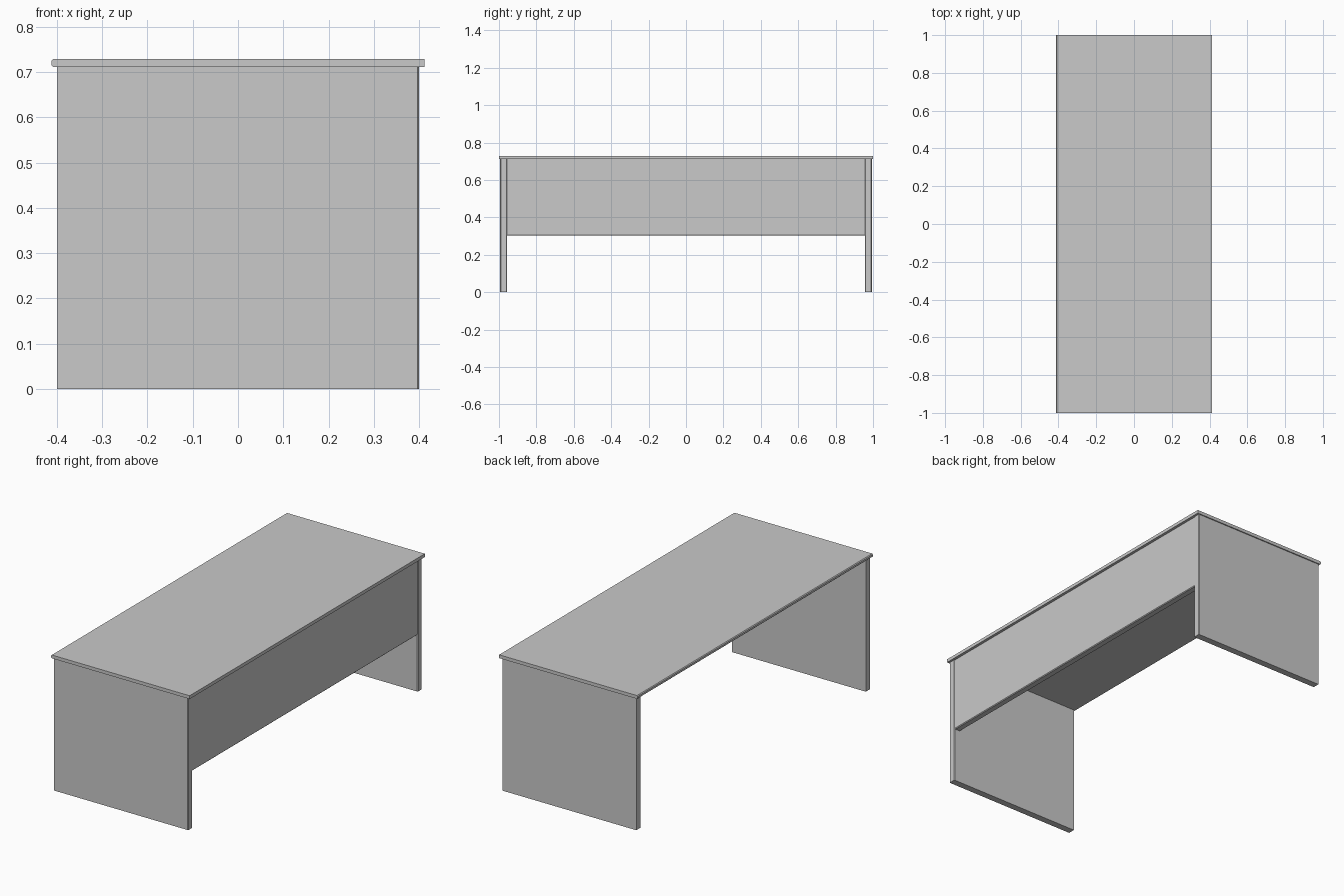
import bpy
import bmesh
from mathutils import Vector

cube = bpy.data.objects.get("Cube")
if cube:
    bpy.data.objects.remove(cube, do_unlink=True)

# Single grey finish
grey = bpy.data.materials.new("plain grey")
grey.use_nodes = True
colour = (0.588, 0.588, 0.588, 1.0)
grey.diffuse_color = colour
grey.node_tree.nodes["Principled BSDF"].inputs["Base Color"].default_value = colour


def board(name, profile, sweep):
    """Extrude a closed 3D outline along the sweep vector."""
    bm = bmesh.new()
    face = bm.faces.new([bm.verts.new(p) for p in profile])
    result = bmesh.ops.extrude_face_region(bm, geom=[face], use_keep_orig=True)
    moved = [v for v in result["geom"] if isinstance(v, bmesh.types.BMVert)]
    bmesh.ops.translate(bm, verts=moved, vec=Vector(sweep))
    bmesh.ops.recalc_face_normals(bm, faces=bm.faces)
    mesh = bpy.data.meshes.new(name)
    bm.to_mesh(mesh)
    bm.free()
    mesh.materials.append(grey)
    obj = bpy.data.objects.new(name, mesh)
    bpy.context.collection.objects.link(obj)
    return obj


C = 0.004       # edge chamfer
TOP_Z = 0.711   # underside of the tabletop

# Tabletop with a chamfered left-hand edge in the front profile
top_outline = [(-0.412, TOP_Z + C), (-0.412 + C, TOP_Z), (0.412, TOP_Z),
               (0.412, 0.729), (-0.412 + C, 0.729), (-0.412, 0.729 - C)]
board("tabletop", [(x, -1, z) for x, z in top_outline], (0, 2, 0))

# Full-width end panels, chamfered on their +x vertical edges
for name, side in (("front_end_panel", -1), ("back_end_panel", 1)):
    inner, outer = 0.957, 0.994
    outline = [(-0.4, inner), (0.4 - C, inner), (0.4, inner + C),
               (0.4, outer - C), (0.4 - C, outer), (-0.4, outer)]
    board(name, [(x, side * y, 0) for x, y in outline], (0, 0, TOP_Z))

# Modesty panel between the end panels, chamfered along its bottom edge
panel_outline = [(0.36, 0.303 + C), (0.36 + C, 0.303), (0.397 - C, 0.303),
                 (0.397, 0.303 + C), (0.397, TOP_Z), (0.36, TOP_Z)]
board("modesty_panel", [(x, -0.957, z) for x, z in panel_outline], (0, 1.914, 0))
